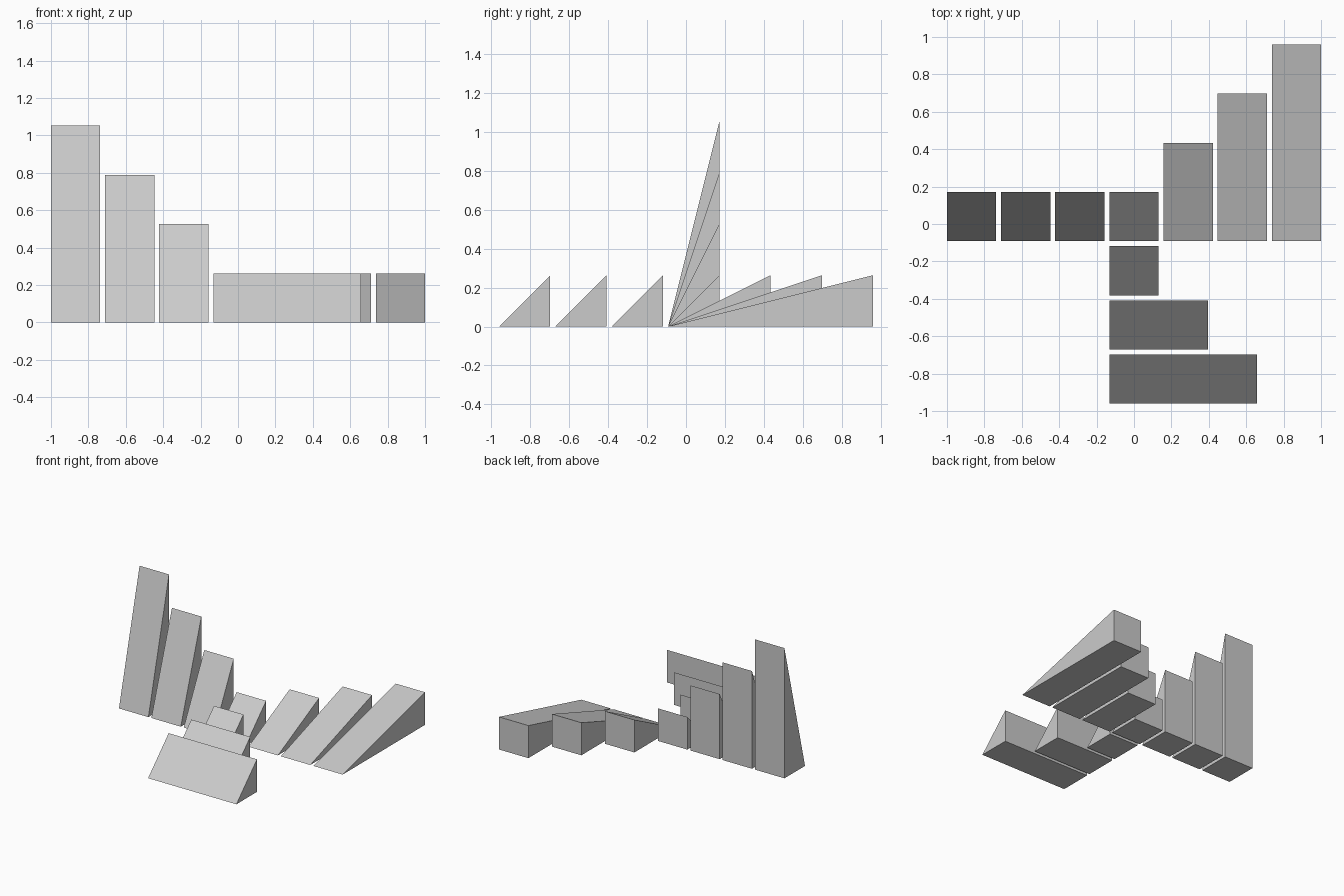
import bpy
import bmesh

cube = bpy.data.objects.get("Cube")
if cube:
    bpy.data.objects.remove(cube, do_unlink=True)

grey = bpy.data.materials.new("light_grey")
grey.use_nodes = True
colour = (0.6, 0.6, 0.6, 1)
grey.diffuse_color = colour
grey.node_tree.nodes["Principled BSDF"].inputs["Base Color"].default_value = colour

UNIT = 2 / 7.6        # side of the basic wedge
STEP = 1.1 * UNIT     # spacing between wedges
X0 = -UNIT / 2        # left edge of the central wedge
Y0 = -0.092           # front edge of the central wedge


def wedge(name, col, row, width=1, depth=1, height=1):
    """Ramp rising from its front edge to a vertical back face."""
    x, y = X0 + col * STEP, Y0 + row * STEP
    w, d, h = width * UNIT, depth * UNIT, height * UNIT
    bm = bmesh.new()
    profile = [bm.verts.new((x, y + py, pz)) for py, pz in ((0, 0), (d, 0), (d, h))]
    side = bm.faces.new(profile)
    ext = bmesh.ops.extrude_face_region(bm, geom=[side])
    moved = [v for v in ext["geom"] if isinstance(v, bmesh.types.BMVert)]
    bmesh.ops.translate(bm, verts=moved, vec=(w, 0, 0))
    bmesh.ops.recalc_face_normals(bm, faces=bm.faces)
    mesh = bpy.data.meshes.new(name)
    bm.to_mesh(mesh)
    bm.free()
    mesh.materials.append(grey)
    bpy.context.collection.objects.link(bpy.data.objects.new(name, mesh))


# Central wedge, with three arms each growing along one axis
wedge("central_wedge", 0, 0)
for i in range(1, 4):
    wedge(f"tall_wedge_{i}", -i, 0, height=i + 1)
    wedge(f"deep_wedge_{i}", i, 0, depth=i + 1)
    wedge(f"wide_wedge_{i}", 0, -i, width=i)
